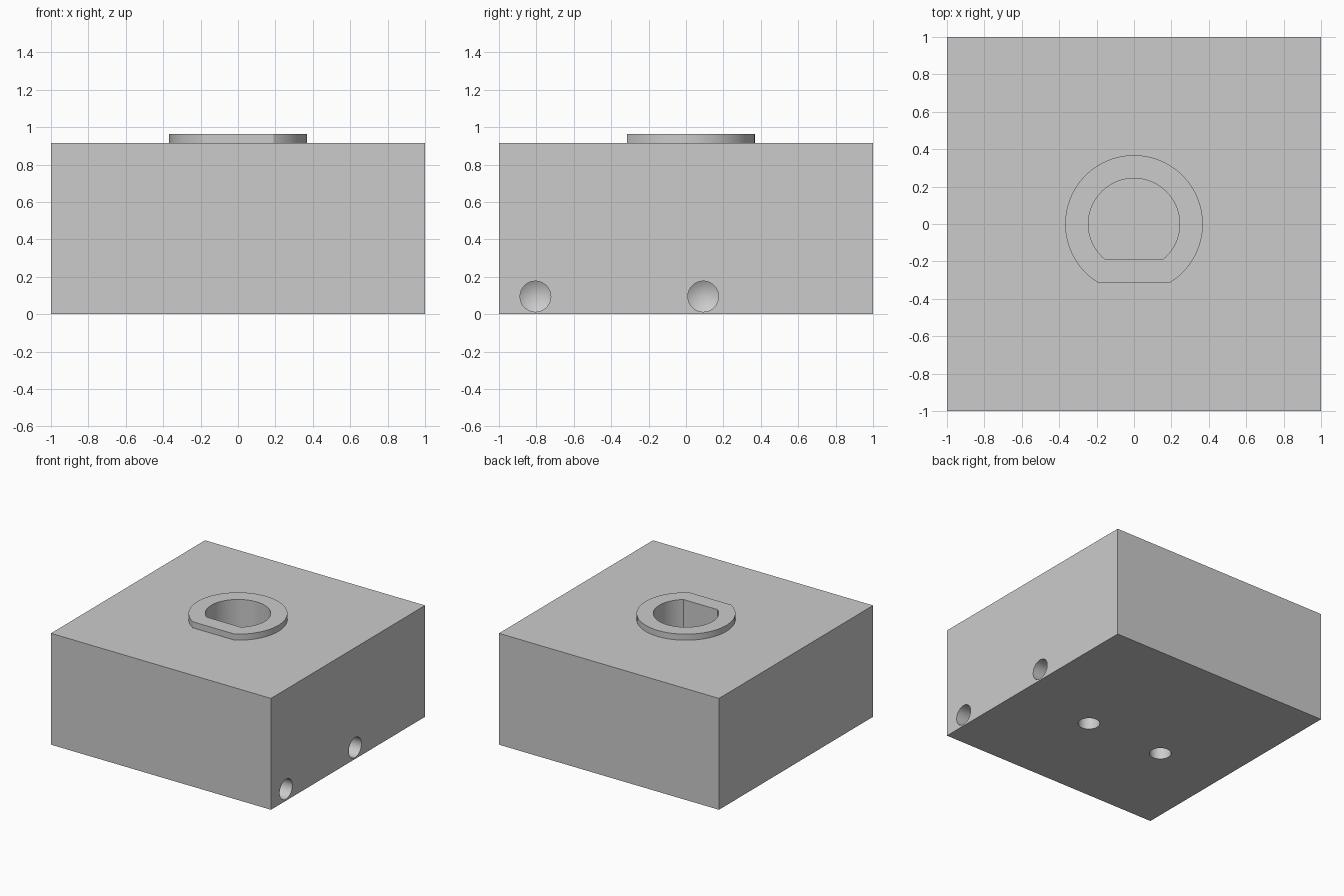
import bpy, bmesh, math
from mathutils import Matrix, Vector

if "Cube" in bpy.data.objects:
    bpy.data.objects.remove(bpy.data.objects["Cube"], do_unlink=True)

BLOCK_H, BOSS_TOP, BORE_FLOOR = 0.915, 0.965, 0.4
HOLE_R, HOLE_DEPTH = 0.082, 0.38

grey = bpy.data.materials.new("plain grey")
grey.use_nodes = True
colour = (0.6, 0.6, 0.6, 1)
grey.diffuse_color = colour
grey.node_tree.nodes["Principled BSDF"].inputs["Base Color"].default_value = colour


def add_object(name, bm):
    bmesh.ops.recalc_face_normals(bm, faces=bm.faces)
    mesh = bpy.data.meshes.new(name)
    bm.to_mesh(mesh)
    bm.free()
    mesh.materials.append(grey)
    ob = bpy.data.objects.new(name, mesh)
    bpy.context.collection.objects.link(ob)
    return ob


def d_prism(name, radius, flat_y, z0, z1, segments=64):
    """Round prism with one flat facing the front."""
    half = math.acos(-flat_y / radius)
    start, sweep = -math.pi / 2 + half, 2 * (math.pi - half)
    bm = bmesh.new()
    ring = []
    for i in range(segments + 1):
        a = start + sweep * i / segments
        ring.append(bm.verts.new((radius * math.cos(a), radius * math.sin(a), z0)))
    base = bm.faces.new(ring)
    top = bmesh.ops.extrude_face_region(bm, geom=[base])["geom"]
    moved = [v for v in top if isinstance(v, bmesh.types.BMVert)]
    bmesh.ops.translate(bm, verts=moved, vec=(0, 0, z1 - z0))
    return add_object(name, bm)


def drill(name, mouth, direction):
    """Drill-shaped cutter: a straight shank with a conical tip."""
    tip = HOLE_R / math.tan(math.radians(59))
    profile = [(0, -0.05), (HOLE_R, -0.05), (HOLE_R, HOLE_DEPTH), (0, HOLE_DEPTH + tip)]
    bm = bmesh.new()
    verts = [bm.verts.new((r, 0, z)) for r, z in profile]
    edges = [bm.edges.new(pair) for pair in zip(verts, verts[1:])]
    bmesh.ops.spin(bm, geom=verts + edges, cent=(0, 0, 0), axis=(0, 0, 1),
                   angle=2 * math.pi, steps=48)
    bmesh.ops.remove_doubles(bm, verts=bm.verts, dist=1e-5)
    turn = Vector((0, 0, 1)).rotation_difference(Vector(direction)).to_matrix().to_4x4()
    bm.transform(Matrix.Translation(mouth) @ turn)
    return add_object(name, bm)


def cut(ob, cutters):
    """Subtract the cutters, bake the result and smooth the round walls."""
    for cutter in cutters:
        mod = ob.modifiers.new("cut", "BOOLEAN")
        mod.operation, mod.solver, mod.object = "DIFFERENCE", "EXACT", cutter
    bpy.context.view_layer.update()
    evaluated = ob.evaluated_get(bpy.context.evaluated_depsgraph_get())
    mesh = bpy.data.meshes.new_from_object(evaluated)
    ob.modifiers.clear()
    ob.data = mesh
    bpy.ops.object.select_all(action="DESELECT")
    ob.select_set(True)
    bpy.context.view_layer.objects.active = ob
    bpy.ops.object.shade_smooth_by_angle(angle=math.radians(25))


# Main block
bm = bmesh.new()
bmesh.ops.create_cube(bm, size=1)
bm.transform(Matrix.Translation((0, 0, BLOCK_H / 2)) @ Matrix.Diagonal((2, 2, BLOCK_H, 1)))
block = add_object("block", bm)

# Raised collar with a flat
collar = d_prism("collar", 0.368, -0.315, BLOCK_H, BOSS_TOP)

# D-shaped bore, two left side holes and two underside holes
bore = d_prism("bore_cutter", 0.244, -0.188, BORE_FLOOR, BOSS_TOP + 0.1)
holes = [drill("side_hole_cutter", (1, y, 0.095), (-1, 0, 0)) for y in (-0.805, 0.092)]
holes += [drill("underside_hole_cutter", (x, -0.173, 0), (0, 0, 1)) for x in (-0.403, 0.298)]

cut(block, [bore] + holes)
cut(collar, [bore])

# Remove the cutters
for cutter in [bore] + holes:
    bpy.data.objects.remove(cutter, do_unlink=True)
